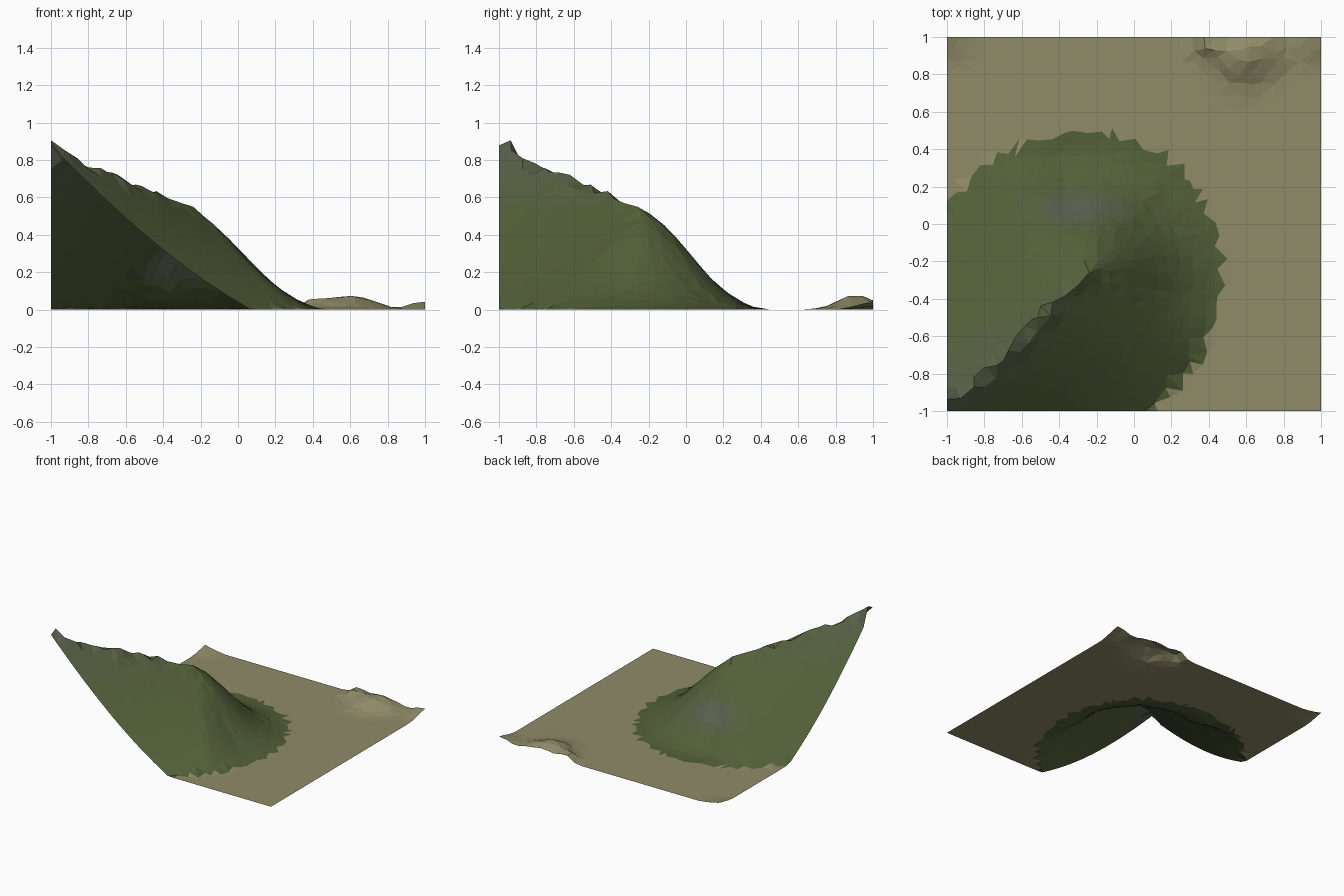
import bpy, math, random
from mathutils import Vector, geometry

if "Cube" in bpy.data.objects:
    bpy.data.objects.remove(bpy.data.objects["Cube"])

random.seed(4)
N = 32                 # cells per side
TIP = Vector((-0.25, -0.25))
AXIS = Vector((1, 1)).normalized()

# Sand mounds: x, y, height, radius
MOUNDS = [(0.57, 0.90, 0.075, 0.13), (0.40, 0.97, 0.06, 0.07),
          (0.72, 0.94, 0.035, 0.10), (1.0, 1.0, 0.045, 0.11),
          (-1.0, 1.0, 0.03, 0.10)]


def ridge_distance(p):
    """Distance to ridge line, turn towards the tip (0 flank, 1 tip), side, crest."""
    q = p - TIP
    along = q.dot(AXIS)
    side = (q.x - q.y) / math.sqrt(2)
    d = max(math.hypot(max(along, 0), side), 1e-6)
    turn = min(1, max(along, 0) / d / 0.5)
    return d, turn, side / d, 0.54 - min(along, 0) / math.sqrt(2) * 0.45


def height(p):
    d, turn, side, crest = ridge_distance(p)
    reach = 0.755 - 0.05 * turn + (0.02 if side < 0 else 0)
    t = min(d / reach, 1)
    h = 0
    if t < 1:
        # straight flanks, rounded and hollowed slope around the tip
        w = max(0.04, turn * (0.8 - 0.28 * side))
        hollow = (1 - t ** 1.3) ** (1.25 + 1.5 * t)
        h = crest * ((1 - w) * (1 - t) + w * hollow)
        # ragged crest
        if d < 0.06 and turn < 0.5 and -1 < p.x and -1 < p.y:
            h += random.uniform(0, 0.025)
        if p.x == -1 and -0.95 < p.y < -0.9:
            h += 0.09
    for x, y, a, r in MOUNDS:
        g = a * math.exp(-((p.x - x) ** 2 + (p.y - y) ** 2) / r ** 2)
        if g > 0.002:
            h += g * random.uniform(0.85, 1.1)
    return h


# Jittered points, kept straight along the border
points = []
for i in range(N + 1):
    for j in range(N + 1):
        j_x, j_y = random.uniform(-0.34, 0.34), random.uniform(-0.34, 0.34)
        if i in (0, N) or j in (0, N):
            j_x = j_y = 0
        points.append(Vector((-1 + 2 * (i + j_x) / N, -1 + 2 * (j + j_y) / N)))
flat, _, tris, *_ = geometry.delaunay_2d_cdt(points, [], [], 0, 1e-6)
verts = [(p.x, p.y, height(p)) for p in flat]

mesh = bpy.data.meshes.new("hillside_terrain")
mesh.from_pydata(verts, [], tris)
terrain = bpy.data.objects.new("hillside_terrain", mesh)
bpy.context.collection.objects.link(terrain)

# Sand, then steps from grass green to rock grey
SAND, GRASS, ROCK = (0.28, 0.26, 0.14), (0.085, 0.115, 0.04), (0.105, 0.115, 0.085)
STEPS = 6
colours = [("sand", SAND)]
for k in range(STEPS):
    f = k / (STEPS - 1)
    colours.append((f"grass_{k}", [a + (b - a) * f for a, b in zip(GRASS, ROCK)]))
for name, c in colours:
    m = bpy.data.materials.new(name)
    m.diffuse_color = (*c, 1)
    m.use_nodes = True
    m.node_tree.nodes["Principled BSDF"].inputs["Base Color"].default_value = m.diffuse_color
    mesh.materials.append(m)

for f in mesh.polygons:
    x, y, z = f.center
    f.use_smooth = False
    d, turn, side, _ = ridge_distance(Vector((x, y)))
    if d < 0.77 - 0.045 * turn + (0.015 if side < 0 else 0):
        patch = math.exp(-((x + 0.3) / 0.2) ** 2 - ((y - 0.08) / 0.07) ** 2)
        grey = min(1, max(0, (z - 0.5) / 0.6) + patch)
        f.material_index = 1 + round(grey * (STEPS - 1))

# Consistent upward faces
if sum(f.normal.z for f in mesh.polygons) < 0:
    mesh.flip_normals()
mesh.update()
